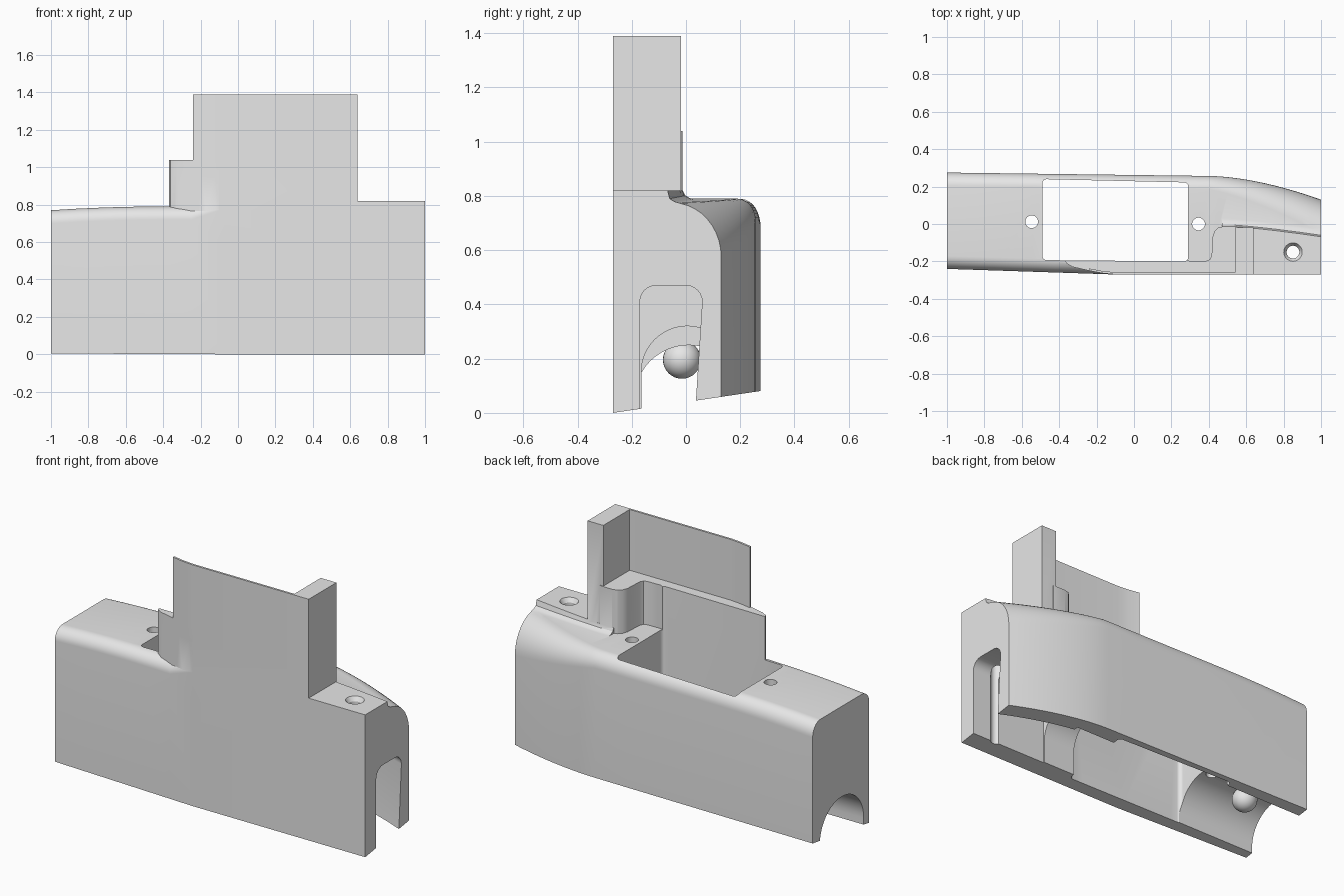
import bpy, bmesh, math
from mathutils import Matrix

cube = bpy.data.objects.get("Cube")
if cube:
    bpy.data.objects.remove(cube, do_unlink=True)

grey = bpy.data.materials.new("plain grey")
grey.use_nodes = True
grey.diffuse_color = (0.8, 0.8, 0.8, 1)
grey.node_tree.nodes["Principled BSDF"].inputs["Base Color"].default_value = (0.8, 0.8, 0.8, 1)


def finish(name, bm):
    bmesh.ops.recalc_face_normals(bm, faces=bm.faces[:])
    mesh = bpy.data.meshes.new(name)
    bm.to_mesh(mesh)
    bm.free()
    mesh.materials.append(grey)
    ob = bpy.data.objects.new(name, mesh)
    bpy.context.scene.collection.objects.link(ob)
    return ob


def loft(name, sections):
    """Skin closed rings of points and cap both ends."""
    bm = bmesh.new()
    rings = [[bm.verts.new(p) for p in ring] for ring in sections]
    n = len(rings[0])
    for a, b in zip(rings, rings[1:]):
        for i in range(n):
            j = (i + 1) % n
            bm.faces.new((a[i], a[j], b[j], b[i]))
    bm.faces.new(rings[0])
    bm.faces.new(rings[-1])
    return finish(name, bm)


def prism(name, plan, z0, z1, radius=0):
    """Extrude a plan outline upward, optionally rounding its corners."""
    bm = bmesh.new()
    low = [bm.verts.new((x, y, z0)) for x, y in plan]
    high = [bm.verts.new((x, y, z1)) for x, y in plan]
    bm.faces.new(low)
    bm.faces.new(high)
    for i in range(len(plan)):
        j = (i + 1) % len(plan)
        bm.faces.new((low[i], low[j], high[j], high[i]))
    if radius:
        upright = [e for e in bm.edges if abs(e.verts[0].co.z - e.verts[1].co.z) > 0.01]
        bmesh.ops.bevel(bm, geom=upright, offset=radius, segments=4, profile=0.5, affect='EDGES')
    return finish(name, bm)


def rod(name, x, y, z0, z1, r0, r1):
    bm = bmesh.new()
    bmesh.ops.create_cone(bm, cap_ends=True, segments=32, radius1=r0, radius2=r1, depth=z1 - z0,
                          matrix=Matrix.Translation((x, y, (z0 + z1) / 2)))
    return finish(name, bm)


def arc(cy, cz, ry, rz, start, end, n=10):
    angles = [math.radians(start + (end - start) * i / n) for i in range(n + 1)]
    return [(cy + ry * math.cos(a), cz + rz * math.sin(a)) for a in angles]


def at_x(x, ring):
    return [(x, y, z) for y, z in ring]


def combine(target, tool, operation):
    tool.hide_render = True
    mod = target.modifiers.new("combine", 'BOOLEAN')
    mod.operation, mod.solver, mod.object = operation, 'EXACT', tool
    bpy.context.view_layer.objects.active = target
    bpy.ops.object.modifier_apply(modifier=mod.name)
    bpy.data.objects.remove(tool, do_unlink=True)


FRONT = -0.27


def taper(x):
    return max(0, (x - 0.4) / 0.6)


def back_y(x):
    return 0.275 - 0.013 * (min(x, 0.4) + 1) - 0.127 * taper(x) ** 1.7


def top_z(x):
    return 0.79 - 0.02 * max(0, -1.2 * x - 0.5) ** 2 / 0.49 - 0.015 * taper(x)


def front_y(x):
    return FRONT + 0.03 * max(0, (-0.1 - x) / 0.9)


def body_ring(x):
    t, f, b, top = taper(x), front_y(x), back_y(x), top_z(x)
    ry, rz = 0.07 + 0.11 * t, 0.08 + 0.12 * t
    rf = 0.07 if x < -0.2 else 0.02
    ring = [(f, 0.148 * (f - FRONT)), (b, 0.148 * (b - FRONT))]
    ring += arc(b - ry, top - rz, ry, rz, 0, 90)
    ring += arc(f + rf, top - rf, rf, rf, 90, 180)
    return at_x(x, ring)


# Main housing with rounded shoulders and a tapering back
stations = [-1, -0.85, -0.7, -0.55, -0.42, -0.25, -0.1, 0.2, 0.4]
stations += [0.4 + 0.05 * i for i in range(1, 13)]
body = loft("housing", [body_ring(x) for x in stations])


# Raised deck at the end, with a fillet down to the housing
def deck_ring(x):
    edge = -0.012 - 0.056 * max(0, (x - 0.5) / 0.5) ** 1.3
    z = top_z(x)
    return at_x(x, [(FRONT, 0.5), (FRONT, 0.82), (edge, 0.82), (edge + 0.008, z + 0.015),
                    (edge + 0.025, z + 0.004), (edge + 0.05, z - 0.003), (edge + 0.05, 0.5)])


combine(body, loft("end_deck", [deck_ring(x) for x in (0.47, 0.55, 0.64, 0.76, 0.88, 1)]), 'UNION')

# Thick front wall that widens into a rounded block
curve = [(-0.37, -0.19), (-0.362, -0.21), (-0.33, -0.229), (-0.24, -0.25), (-0.17, -0.263), (-0.1, FRONT)]
wall = curve + [(0.56, FRONT), (0.56, -0.015), (0.48, -0.012), (0.45, -0.02), (0.43, -0.04),
                (0.42, -0.07), (0.415, -0.17), (0.405, -0.19), (0.385, -0.198), (0.3, -0.2), (0.28, -0.19)]
combine(body, prism("front_wall", wall, 0.6, 1.04), 'UNION')

# Thin upright plate and its corner column
plate = curve[3:] + [(0.6, FRONT), (0.6, -0.258), (-0.1, -0.258), (-0.17, -0.251), (-0.24, -0.238)]
combine(body, prism("upright_plate", plate, 0.95, 1.39), 'UNION')
column = [(0.54, FRONT), (0.64, FRONT), (0.64, -0.018), (0.54, -0.018)]
combine(body, prism("column", column, 0.7, 1.39), 'UNION')

# Rectangular well through the housing
well = [(-0.49, -0.193), (0.29, -0.2), (0.29, 0.222), (-0.49, 0.24)]
combine(body, prism("well_cutter", well, -0.5, 1.7, 0.022), 'DIFFERENCE')

# Arched channel along the underside
arch = [(-0.19, -0.3), (0.21, -0.3)] + arc(0.01, 0.05, 0.2, 0.2, 0, 180, 24)
combine(body, loft("channel_cutter", [at_x(-1.2, arch), at_x(-0.3, arch)]), 'DIFFERENCE')
high_arch = [(-0.165, -0.3), (0.175, -0.3)] + arc(0.005, 0.15, 0.17, 0.17, 0, 180, 24)
combine(body, loft("inner_channel_cutter", [at_x(0.2, high_arch), at_x(0.55, high_arch)]), 'DIFFERENCE')


# Tall slot open at the end, following the tapering back
def slot_ring(x):
    back = back_y(min(x, 1)) - 0.07 - max(0, x - 1) * 0.4
    r = 0.06
    return at_x(x, [(-0.17, -0.3), (back - 0.045, -0.3)] + arc(back - r, 0.47 - r, r, r, 0, 90, 6)
                + arc(-0.17 + r, 0.47 - r, r, r, 90, 180, 6))


combine(body, loft("slot_cutter", [slot_ring(x) for x in (0.5, 0.6, 0.7, 0.8, 0.9, 1, 1.1)]), 'DIFFERENCE')

# Screw holes, with a countersink on the deck
for x, y, z0 in ((-0.547, 0.012, 0.1), (0.345, 0.0, 0.1), (0.85, -0.15, -0.2)):
    combine(body, rod("hole_cutter", x, y, z0, 1.0, 0.034, 0.034), 'DIFFERENCE')
combine(body, rod("countersink_cutter", 0.85, -0.15, 0.79, 0.83, 0.03, 0.056), 'DIFFERENCE')

# Round stud hanging in the channel
bm = bmesh.new()
bmesh.ops.create_uvsphere(bm, u_segments=32, v_segments=16, radius=0.07,
                          matrix=Matrix.Translation((-0.8, -0.015, 0.196)))
stud = finish("channel_stud", bm)

for ob in (body, stud):
    bpy.ops.object.select_all(action='DESELECT')
    ob.select_set(True)
    bpy.context.view_layer.objects.active = ob
    bpy.ops.object.shade_smooth_by_angle(angle=math.radians(28))
